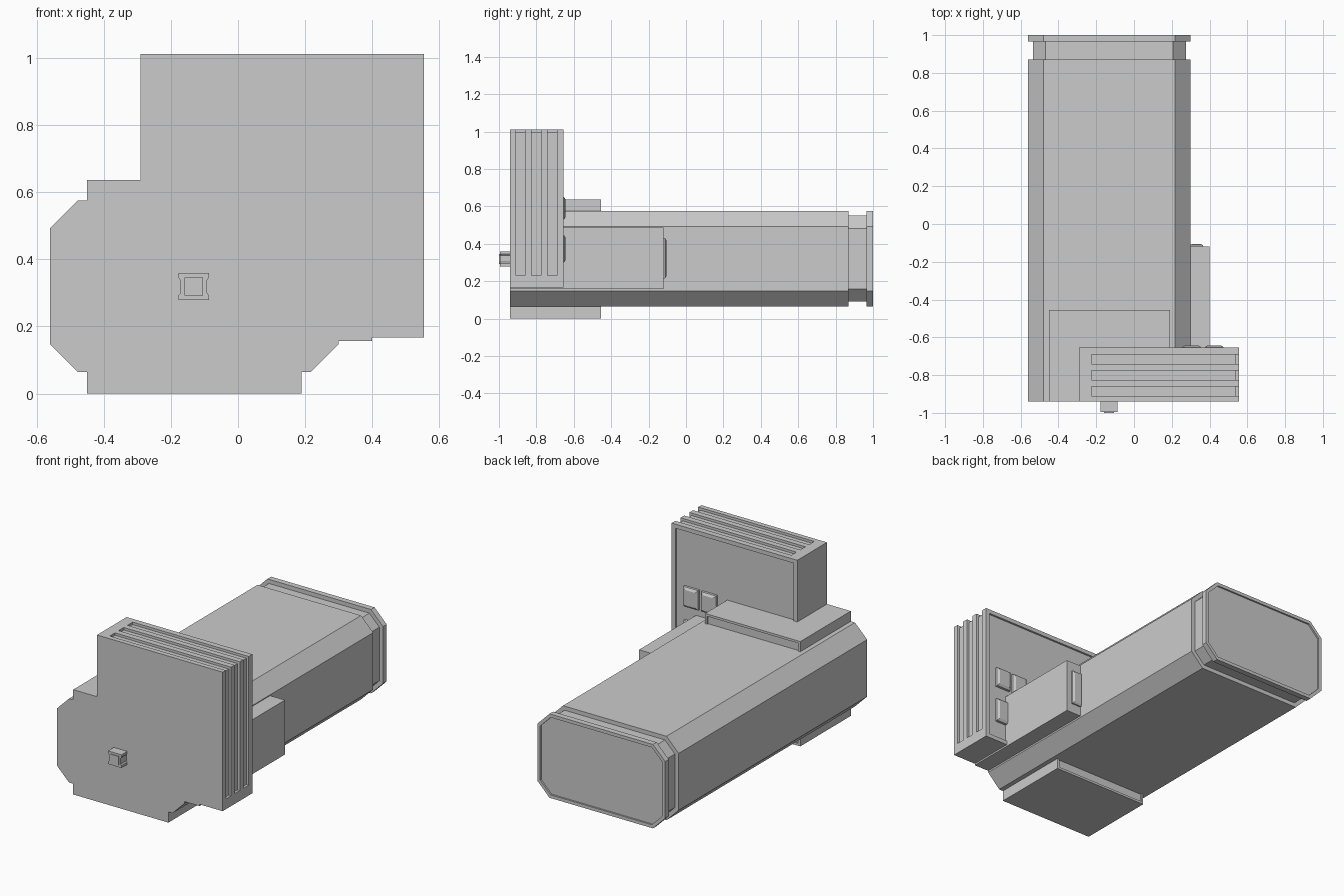
import bpy, bmesh

if "Cube" in bpy.data.objects:
    bpy.data.objects.remove(bpy.data.objects["Cube"])


def octagon(rect, chamfer, inset):
    """Rectangle (x0, x1, z0, z1) with cut corners, shrunk by inset."""
    x0, x1, z0, z1 = rect
    x0, x1, z0, z1 = x0 + inset, x1 - inset, z0 + inset, z1 - inset
    if chamfer == 0:
        return [(x0, z0), (x1, z0), (x1, z1), (x0, z1)]
    c = chamfer - 0.586 * inset
    return [(x0 + c, z0), (x1 - c, z0), (x1, z0 + c), (x1, z1 - c),
            (x1 - c, z1), (x0 + c, z1), (x0, z1 - c), (x0, z0 + c)]


def add_loft(bm, sections):
    """Join xz outlines placed along y, capped at both ends."""
    rings = [[bm.verts.new((x, y, z)) for x, z in pts] for y, pts in sections]
    n = len(rings[0])
    for a, b in zip(rings, rings[1:]):
        for i in range(n):
            j = (i + 1) % n
            bm.faces.new((a[i], a[j], b[j], b[i]))
    bm.faces.new(rings[0])
    bm.faces.new(rings[-1])


def make_object(name, bm):
    bmesh.ops.recalc_face_normals(bm, faces=bm.faces)
    mesh = bpy.data.meshes.new(name)
    bm.to_mesh(mesh)
    bm.free()
    obj = bpy.data.objects.new(name, mesh)
    bpy.context.collection.objects.link(obj)
    return obj


def block(name, rect, steps, chamfer=0):
    """steps: list of (y, inset) from front to back."""
    bm = bmesh.new()
    add_loft(bm, [(y, octagon(rect, chamfer, d)) for y, d in steps])
    return make_object(name, bm)


# Long octagonal housing with groove and recessed end cap
block("housing", (-0.56, 0.30, 0.065, 0.575),
      [(-0.94, 0), (0.87, 0), (0.87, 0.025), (0.965, 0.025),
       (0.965, 0), (1.0, 0), (1.0, 0.02), (0.99, 0.02)], chamfer=0.082)

# Clamp plate showing above and below the housing
block("clamp_plate", (-0.45, 0.19, 0, 0.637),
      [(-0.94, 0), (-0.455, 0), (-0.455, 0.014), (-0.463, 0.014)])

# Side box with its rear cover
block("side_box", (0.20, 0.40, 0.157, 0.488), [(-0.94, 0), (-0.12, 0)])
block("side_box_cover", (0.295, 0.365, 0.215, 0.43),
      [(-0.125, 0), (-0.112, 0), (-0.105, 0.012)])

# Upright block with a framed back face
upright = block("upright_block", (-0.29, 0.555, 0.167, 1.012),
                [(-0.94, 0), (-0.655, 0), (-0.655, 0.025), (-0.667, 0.025)])

# Cooling slots wrapping over the top and right side
bm = bmesh.new()
d = 0.015
slot = [(-0.225, 1.012 - d), (0.555 - d, 1.012 - d), (0.555 - d, 0.23),
        (0.60, 0.23), (0.60, 1.06), (-0.225, 1.06)]
for y in (-0.885, -0.80, -0.715):
    add_loft(bm, [(y - 0.025, slot), (y + 0.025, slot)])
cutter = make_object("slot_cutter", bm)
cutter.hide_render = True
cutter.hide_set(True)
mod = upright.modifiers.new("slots", 'BOOLEAN')
mod.operation = 'DIFFERENCE'
mod.solver = 'EXACT'
mod.object = cutter

# Raised buttons on the back of the upright block
for i, rect in enumerate([(0.255, 0.355, 0.53, 0.65), (0.375, 0.475, 0.53, 0.65),
                          (0.375, 0.475, 0.30, 0.445)]):
    block(f"button_{i + 1}", rect, [(-0.675, 0), (-0.652, 0), (-0.643, 0.014)])

# Pinched front knob with a small face recess
def knob_outline(s):
    cx, cz = -0.132, 0.319
    pts = [(-0.045, -0.04), (0.045, -0.04), (0.045, -0.026), (0.039, -0.018),
           (0.039, 0.018), (0.045, 0.026), (0.045, 0.04), (-0.045, 0.04),
           (-0.045, 0.026), (-0.039, 0.018), (-0.039, -0.018), (-0.045, -0.026)]
    return [(cx + x * s, cz + z * s) for x, z in pts]

bm = bmesh.new()
add_loft(bm, [(-0.995, knob_outline(1)), (-0.935, knob_outline(1))])
make_object("knob", bm)
block("knob_face", (-0.16, -0.105, 0.292, 0.346), [(-1.0, 0), (-0.99, 0)])
